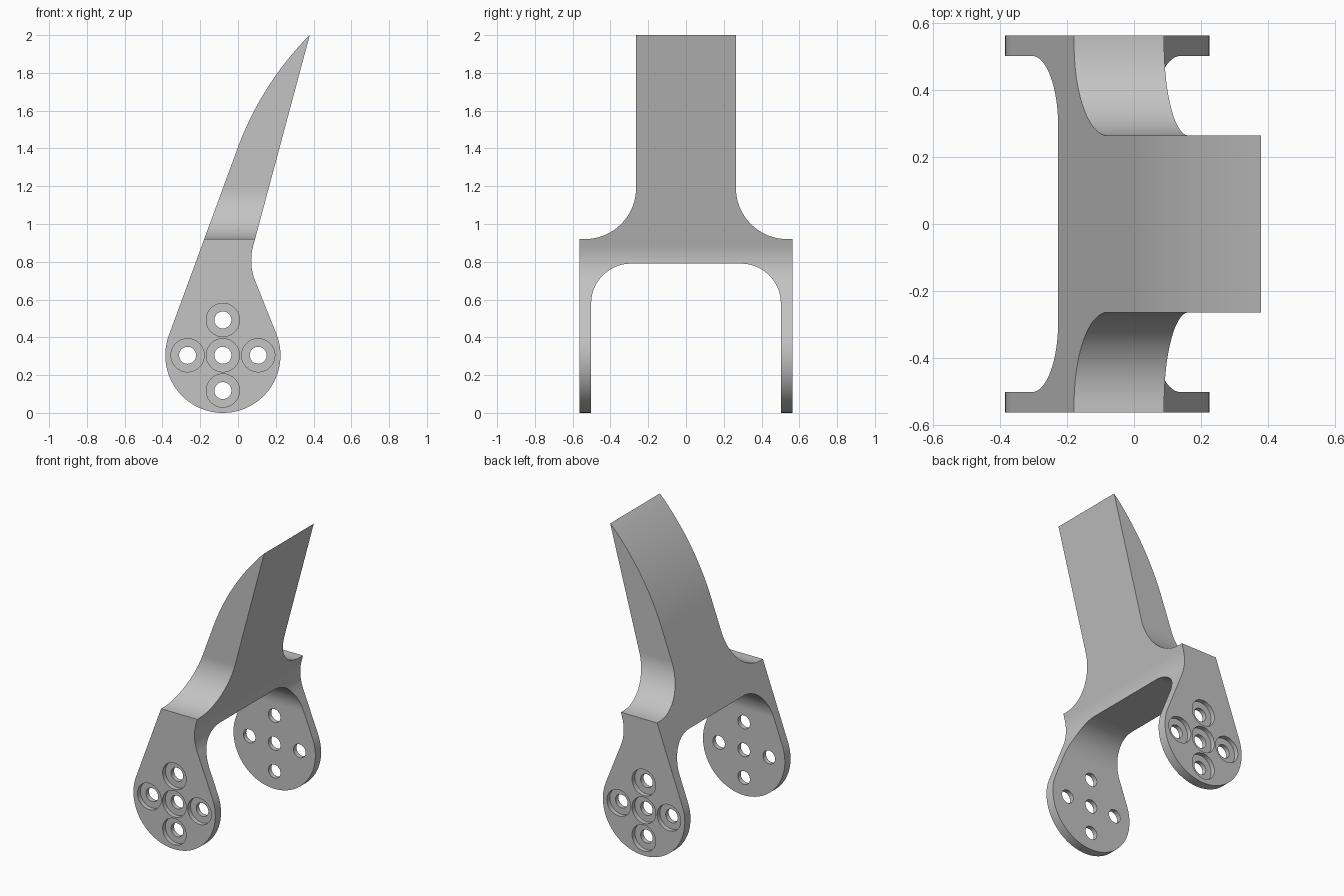
import bpy
import bmesh
from math import cos, sin, tan, radians, pi
from mathutils import Vector, Matrix

cube = bpy.data.objects.get("Cube")
if cube:
    bpy.data.objects.remove(cube, do_unlink=True)


def arc(cx, cy, r, a0, a1, n):
    """Points on an arc, angles in degrees."""
    angles = [radians(a0 + (a1 - a0) * i / n) for i in range(n + 1)]
    return [Vector((cx + r * cos(a), cy + r * sin(a))) for a in angles]


def fillet(a, corner, b, r, n=12):
    """Round the corner between two straight edges."""
    a, c, b = Vector(a), Vector(corner), Vector(b)
    u, v = (a - c).normalized(), (b - c).normalized()
    half = u.angle(v) / 2
    centre = c + (u + v).normalized() * (r / sin(half))
    start = c + u * (r / tan(half)) - centre
    end = c + v * (r / tan(half)) - centre
    turn = start.angle_signed(end)
    return [centre + Matrix.Rotation(-turn * i / n, 2) @ start for i in range(n + 1)]


def add_object(name, bm):
    bmesh.ops.recalc_face_normals(bm, faces=bm.faces)
    mesh = bpy.data.meshes.new(name)
    bm.to_mesh(mesh)
    bm.free()
    obj = bpy.data.objects.new(name, mesh)
    bpy.context.collection.objects.link(obj)
    return obj


def prism(name, profile, place, direction):
    """Extrude a closed profile along a direction."""
    bm = bmesh.new()
    face = bm.faces.new([bm.verts.new(place(p)) for p in profile])
    ext = bmesh.ops.extrude_face_region(bm, geom=[face])
    verts = [g for g in ext["geom"] if isinstance(g, bmesh.types.BMVert)]
    bmesh.ops.translate(bm, verts=verts, vec=direction)
    return add_object(name, bm)


def cylinders(name, spots, radius, depth):
    """Several cylinders along y in one cutter."""
    bm = bmesh.new()
    for spot in spots:
        bmesh.ops.create_cone(
            bm, cap_ends=True, segments=40, radius1=radius, radius2=radius, depth=depth,
            matrix=Matrix.Translation(spot) @ Matrix.Rotation(pi / 2, 4, "X"))
    return add_object(name, bm)


HUB_X, HUB_Z, HUB_R = -0.08, 0.305, 0.305
OUTER, INNER, NECK = 0.563, 0.502, 0.264

# Blade outline: round hub, waist fillet, slanted tip and curved back
hub = arc(HUB_X, HUB_Z, HUB_R, -200, 21.8, 64)
tip = Vector((0.38, 2.0))
outline = hub + fillet(hub[-1], (0.055, 0.789), tip, 0.29) + [tip]
outline += arc(1.56, 0.828, 1.664, 135.2, 160, 24)[1:]
bracket = prism("forked_bracket", outline,
                lambda p: (p.x, -0.7, p.y), (0, 1.4, 0))

# Fork outline: two legs, bridge with rounded inner corners, narrow neck
half = [Vector((NECK, 2.1))]
half += arc(NECK + 0.272, 1.192, 0.272, 180, 270, 20)
half += [Vector((OUTER, 0.92)), Vector((OUTER, -0.1)), Vector((INNER, -0.1))]
half += arc(INNER - 0.21, 0.79 - 0.21, 0.21, 0, 90, 20)
fork = half + [Vector((-p.x, p.y)) for p in reversed(half)]
fork_form = prism("fork_form", fork,
                  lambda p: (-0.7, p.x, p.y), (1.4, 0, 0))

# Bolt holes in a cross pattern, with recesses on the outer leg faces
step = 0.187
cross = [(HUB_X + dx * step, HUB_Z + dz * step)
         for dx, dz in ((0, 0), (1, 0), (-1, 0), (0, 1), (0, -1))]
holes = cylinders("bolt_holes", [Vector((x, 0, z)) for x, z in cross], 0.045, 1.4)
recesses = cylinders("bolt_recesses",
                     [Vector((x, side * OUTER, z)) for x, z in cross for side in (-1, 1)],
                     0.088, 0.06)

# Combine the forms, then discard the helpers
cutters = [(fork_form, "INTERSECT"), (recesses, "DIFFERENCE"), (holes, "DIFFERENCE")]
for cutter, operation in cutters:
    cutter.hide_render = True
    mod = bracket.modifiers.new(cutter.name, "BOOLEAN")
    mod.object, mod.operation, mod.solver = cutter, operation, "EXACT"
graph = bpy.context.evaluated_depsgraph_get()
final = bpy.data.meshes.new_from_object(bracket.evaluated_get(graph))
bracket.modifiers.clear()
bracket.data = final
for cutter, _ in cutters:
    bpy.data.objects.remove(cutter, do_unlink=True)

# Plain grey finish
grey = bpy.data.materials.new("light_grey")
grey.use_nodes = True
colour = (0.55, 0.55, 0.55, 1)
grey.diffuse_color = colour
grey.node_tree.nodes["Principled BSDF"].inputs["Base Color"].default_value = colour
final.materials.clear()
final.materials.append(grey)

# Smooth curves with crisp edges
bpy.ops.object.select_all(action="DESELECT")
bracket.select_set(True)
bpy.context.view_layer.objects.active = bracket
bpy.ops.object.shade_smooth_by_angle(angle=radians(25))
weighted = bracket.modifiers.new("weighted_normals", "WEIGHTED_NORMAL")
weighted.keep_sharp = True
